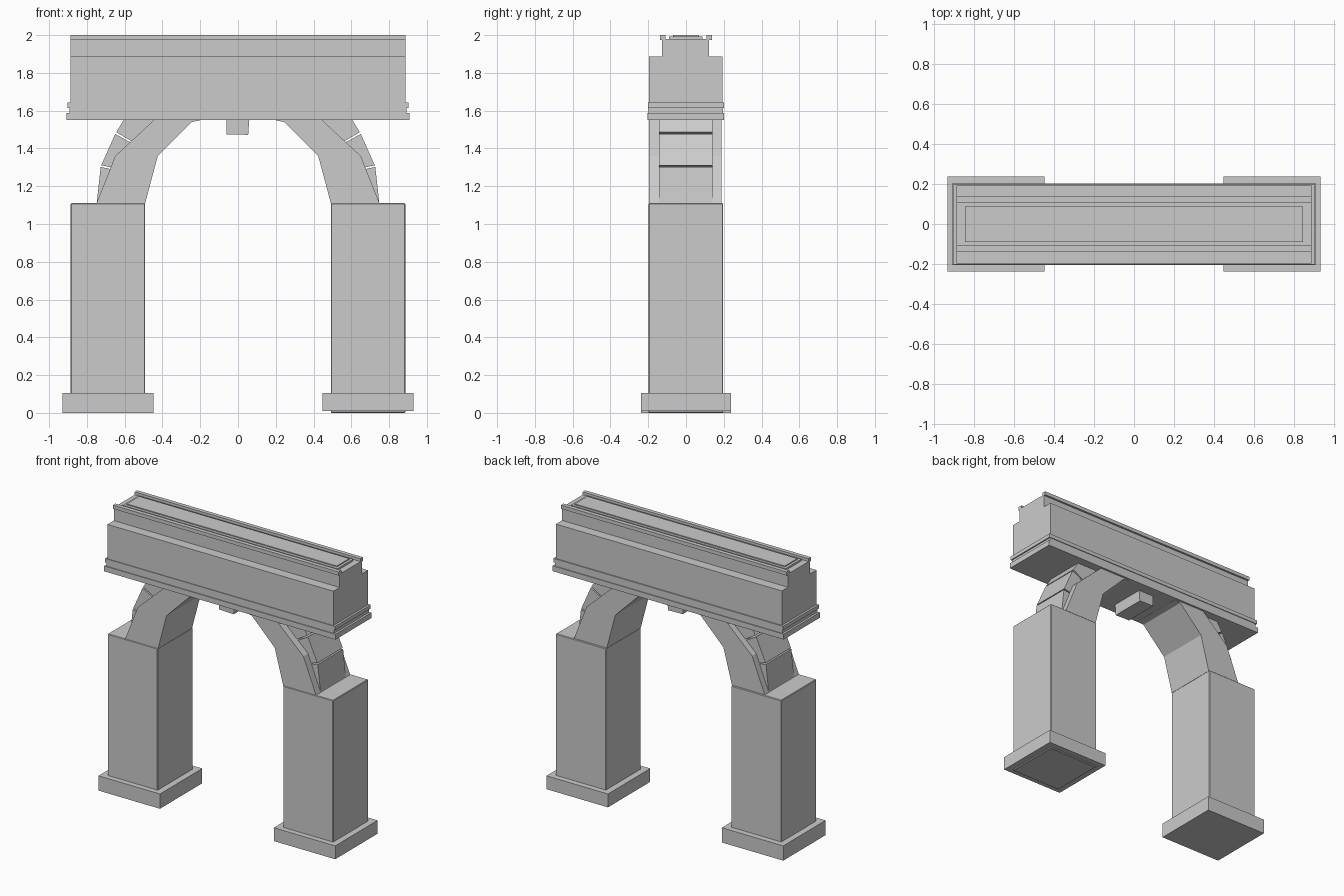
import bpy, bmesh

if "Cube" in bpy.data.objects:
    bpy.data.objects.remove(bpy.data.objects["Cube"])

stone = bpy.data.materials.new("grey stone")
stone.diffuse_color = (0.6, 0.6, 0.6, 1)
stone.use_nodes = True
stone.node_tree.nodes["Principled BSDF"].inputs["Base Color"].default_value = stone.diffuse_color


def finish(name, bm, bevel=0):
    bmesh.ops.recalc_face_normals(bm, faces=bm.faces)
    me = bpy.data.meshes.new(name)
    bm.to_mesh(me)
    bm.free()
    me.materials.append(stone)
    ob = bpy.data.objects.new(name, me)
    bpy.context.collection.objects.link(ob)
    if bevel:
        mod = ob.modifiers.new("chamfer", 'BEVEL')
        mod.width = bevel
        mod.segments = 1
    return ob


def box(name, x, y, z, bevel=0):
    bm = bmesh.new()
    bmesh.ops.create_cube(bm, size=1)
    for v in bm.verts:
        v.co = [(a + b) / 2 + c * (b - a) for (a, b), c in zip((x, y, z), v.co)]
    return finish(name, bm, bevel)


def prism(name, pts, y, side=1):
    """Extrude an x-z outline along y; side = -1 mirrors it."""
    bm = bmesh.new()
    face = bm.faces.new([bm.verts.new((px * side, y[0], pz)) for px, pz in pts])
    ext = bmesh.ops.extrude_face_region(bm, geom=[face])
    for v in ext['geom']:
        if isinstance(v, bmesh.types.BMVert):
            v.co.y = y[1]
    return finish(name, bm)


# curved arch half and the three voussoirs on its outer edge
arch = [(0.492, 1.108), (0.75, 1.108), (0.65, 1.36), (0.44, 1.555),
        (0.2, 1.555), (0.2, 1.549), (0.245, 1.54), (0.425, 1.36)]
blocks = [
    [(0.6, 1.112), (0.748, 1.112), (0.727, 1.302), (0.6, 1.275)],
    [(0.6, 1.284), (0.724, 1.311), (0.65, 1.477), (0.53, 1.41)],
    [(0.53, 1.419), (0.645, 1.486), (0.602, 1.555), (0.42, 1.555)],
]

for side, label in ((-1, "left"), (1, "right")):
    def span(a, b):
        return tuple(sorted((a * side, b * side)))
    # the right plinth sits a hair above its pillar's foot
    foot = 0.01 if side > 0 else 0.0
    box(label + "_plinth", span(0.447, 0.93), (-0.237, 0.237), (foot, 0.105))
    box(label + "_pillar", span(0.492, 0.886), (-0.198, 0.196),
        (0.0 if side > 0 else 0.005, 1.11), 0.004)
    prism(label + "_arch", arch, (-0.195, 0.187), side)
    for i, pts in enumerate(blocks):
        prism(f"{label}_arch_block_{i + 1}", pts, (-0.143, 0.141), side)

# keystone under the lintel
prism("keystone", [(-0.062, 1.555), (0.06, 1.555), (0.054, 1.472), (-0.062, 1.475)],
      (-0.125, 0.125))

# lintel: moulded ledges, body, upper step
box("lower_ledge", (-0.908, 0.908), (-0.204, 0.201), (1.55, 1.588))
box("ledge_groove", (-0.893, 0.893), (-0.198, 0.195), (1.588, 1.615))
box("upper_ledge", (-0.902, 0.902), (-0.202, 0.2), (1.615, 1.642))
box("lintel_body", (-0.887, 0.887), (-0.197, 0.192), (1.642, 1.886))
box("upper_step", (-0.887, 0.887), (-0.127, 0.123), (1.886, 1.98))

# top rails and raised centre panel
for side, label in ((-1, "front"), (1, "back")):
    box(label + "_rail", (-0.887, 0.887),
        tuple(sorted((side * 0.108, side * 0.137))), (1.974, 2.0))
box("top_panel_border", (-0.843, 0.843), (-0.09, 0.088), (1.98, 1.993))
box("top_panel", (-0.825, 0.825), (-0.07, 0.07), (1.993, 2.0))
